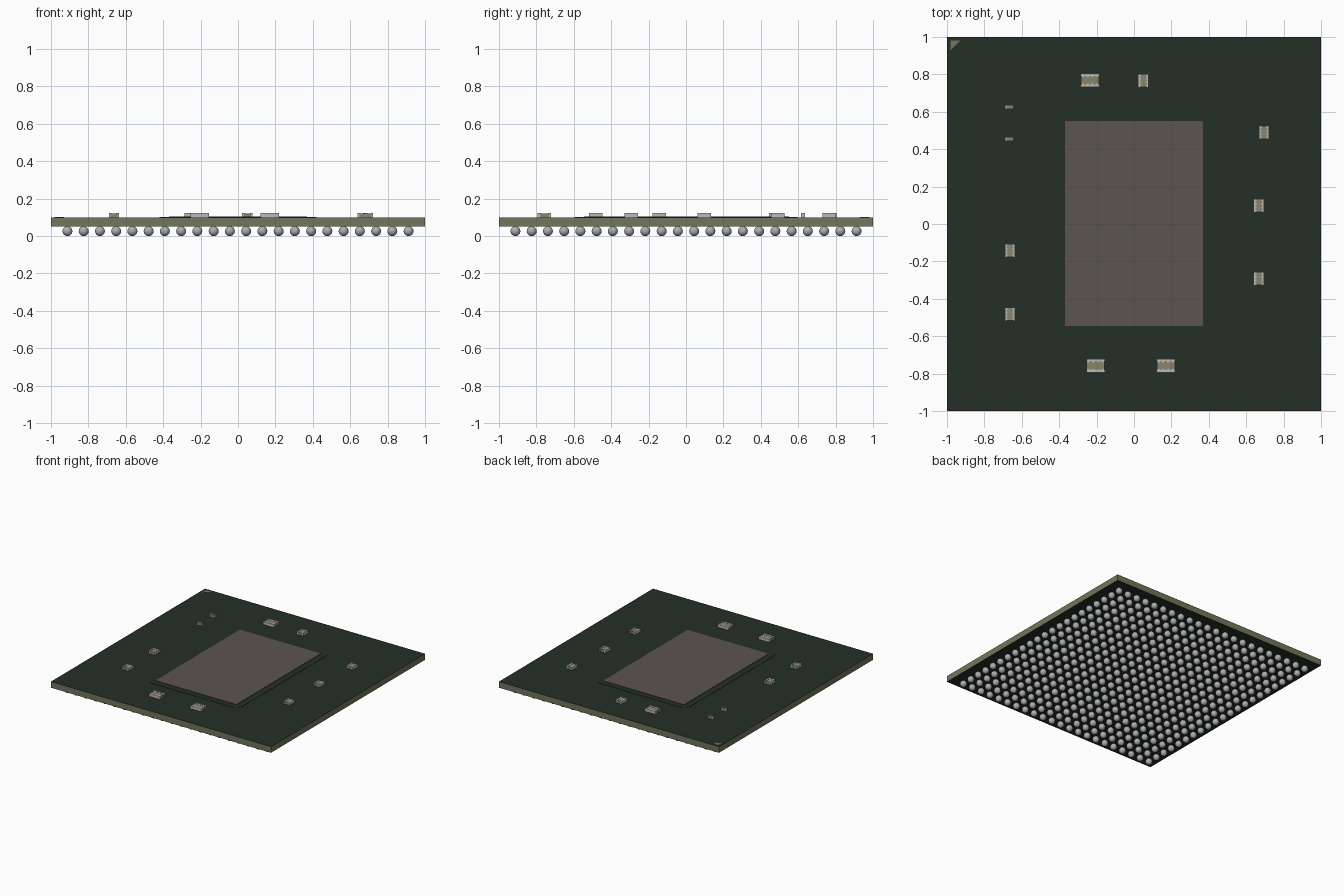
import bpy, bmesh, math

if "Cube" in bpy.data.objects:
    bpy.data.objects.remove(bpy.data.objects["Cube"])

def mat(name, rgb):
    m = bpy.data.materials.new(name)
    m.diffuse_color = (*rgb, 1)
    m.use_nodes = True
    m.node_tree.nodes["Principled BSDF"].inputs["Base Color"].default_value = m.diffuse_color
    return m

GREEN = mat("solder_mask_green", (0.017, 0.028, 0.019))
OLIVE = mat("laminate_olive", (0.17, 0.18, 0.105))
DIE = mat("die_grey_brown", (0.105, 0.09, 0.08))
BALL = mat("solder_grey", (0.42, 0.42, 0.44))
SILVER = mat("terminal_silver", (0.50, 0.50, 0.50))
CERAMIC = mat("ceramic_tan", (0.25, 0.235, 0.15))

def finish(name, bm, *mats):
    bmesh.ops.recalc_face_normals(bm, faces=bm.faces)
    me = bpy.data.meshes.new(name)
    bm.to_mesh(me)
    bm.free()
    for m in mats:
        me.materials.append(m)
    ob = bpy.data.objects.new(name, me)
    bpy.context.collection.objects.link(ob)
    return ob

def add_box(bm, x0, x1, y0, y1, z0, z1, index=0):
    vs = bmesh.ops.create_cube(bm, size=1)["verts"]
    for v in vs:
        v.co = (x1 if v.co.x > 0 else x0, y1 if v.co.y > 0 else y0, z1 if v.co.z > 0 else z0)
    for f in {f for v in vs for f in v.link_faces}:
        f.material_index = index

def plate(name, pts, z0, z1, m):
    bm = bmesh.new()
    face = bm.faces.new([bm.verts.new((x, y, z0)) for x, y in pts])
    ext = bmesh.ops.extrude_face_region(bm, geom=[face])["geom"]
    for v in ext:
        if isinstance(v, bmesh.types.BMVert):
            v.co.z = z1
    return finish(name, bm, m)

# Substrate board: green mask on top and bottom, bare laminate on the sides
TOP = 0.10
bm = bmesh.new()
add_box(bm, -1, 1, -1, 1, 0.05, TOP)
bm.normal_update()
for f in bm.faces:
    f.material_index = 0 if abs(f.normal.z) > 0.5 else 1
finish("substrate_board", bm, GREEN, OLIVE)

# Underfill rim with rounded corners around the die
rim = []
R = 0.06
for k, (sx, sy) in enumerate([(1, 1), (-1, 1), (-1, -1), (1, -1)]):
    for i in range(6):
        a = math.pi / 2 * (k + i / 5)
        rim.append((sx * (0.42 - R) + R * math.cos(a), sy * (0.595 - R) + R * math.sin(a)))
plate("underfill_rim", rim, TOP, TOP + 0.002, GREEN)

# Silicon die and pin-one corner mark
plate("silicon_die", [(-0.368, -0.546), (0.368, -0.546), (0.368, 0.55), (-0.368, 0.55)],
      TOP, TOP + 0.005, DIE)
plate("corner_mark", [(-0.98, 0.98), (-0.98, 0.93), (-0.93, 0.98)], TOP, TOP + 0.001, OLIVE)

# Capacitors: ceramic body, a terminal on each long side with inner fingers
def capacitor(name, x, y, length, width, turn, fingers=True):
    h = TOP + 0.023
    bm = bmesh.new()
    a, b = length / 2, width / 2
    add_box(bm, -a * 0.96, a * 0.96, -b * 0.9, b * 0.9, TOP, h - 0.002, 0)
    t = 0.34 * b
    for s in (-1, 1):
        y0, y1 = sorted((s * b, s * (b - t)))
        add_box(bm, -a, a, y0, y1, TOP, h, 1)
        if fingers:
            for i in range(4):
                c = a * (-0.75 + 0.5 * i)
                y0, y1 = sorted((s * (b - t), s * (b - 1.5 * t)))
                add_box(bm, c - a * 0.13, c + a * 0.13, y0, y1, TOP, h, 1)
    ob = finish(name, bm, CERAMIC, SILVER)
    ob.location = (x, y, 0)
    ob.rotation_euler.z = math.pi / 2 if turn else 0

for i, (x, y) in enumerate([(-0.235, 0.768), (-0.205, -0.757), (0.17, -0.757)]):
    capacitor(f"large_capacitor_{i + 1}", x, y, 0.10, 0.072, False)
for i, (x, y) in enumerate([(0.05, 0.767), (0.695, 0.49), (0.668, 0.098), (0.668, -0.292),
                            (-0.663, -0.142), (-0.663, -0.482)]):
    capacitor(f"medium_capacitor_{i + 1}", x, y, 0.072, 0.056, True)
for i, y in enumerate([0.625, 0.455]):
    capacitor(f"small_capacitor_{i + 1}", -0.668, y, 0.022, 0.044, True, False)

# Solder ball grid, 22 by 22
N, EDGE = 22, 0.912
bm = bmesh.new()
bmesh.ops.create_uvsphere(bm, u_segments=16, v_segments=10, radius=0.0265)
for f in bm.faces:
    f.smooth = True
balls = finish("solder_balls", bm, BALL)
balls.location = (-EDGE, -EDGE, 0.0265)
for axis in (0, 1):
    arr = balls.modifiers.new("grid", 'ARRAY')
    arr.count = N
    arr.use_relative_offset = False
    arr.use_constant_offset = True
    step = [0, 0, 0]
    step[axis] = 2 * EDGE / (N - 1)
    arr.constant_offset_displace = step
